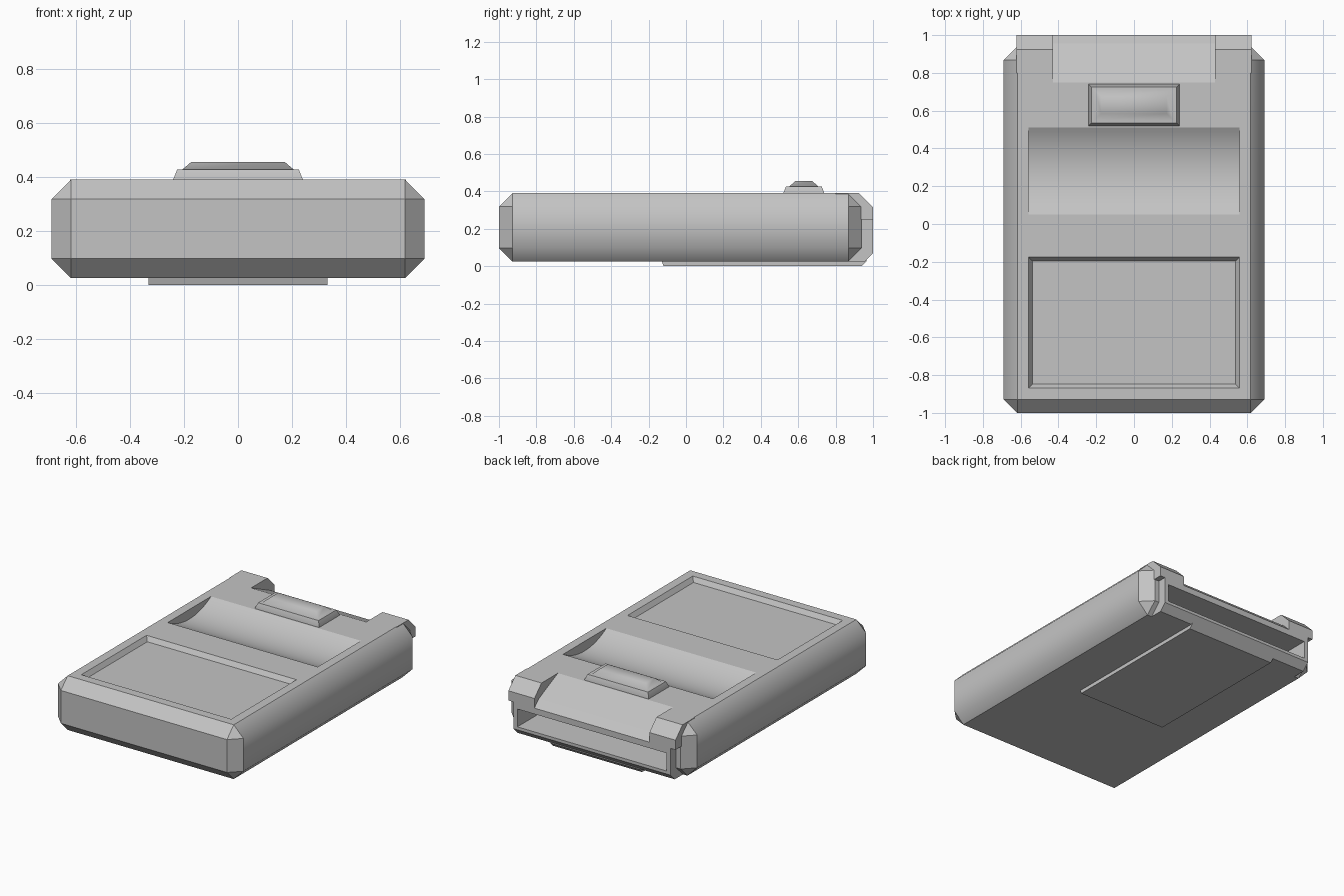
import bpy, bmesh, math

cube = bpy.data.objects.get("Cube")
if cube:
    bpy.data.objects.remove(cube, do_unlink=True)

grey = bpy.data.materials.new("plain_grey")
grey.use_nodes = True
grey.diffuse_color = (0.55, 0.55, 0.55, 1)
grey.node_tree.nodes["Principled BSDF"].inputs["Base Color"].default_value = (0.55, 0.55, 0.55, 1)
grey.node_tree.nodes["Principled BSDF"].inputs["Roughness"].default_value = 0.6


def finish(name, bm):
    bmesh.ops.recalc_face_normals(bm, faces=bm.faces)
    mesh = bpy.data.meshes.new(name)
    bm.to_mesh(mesh)
    bm.free()
    mesh.materials.append(grey)
    obj = bpy.data.objects.new(name, mesh)
    bpy.context.collection.objects.link(obj)
    return obj


def loft(name, loops):
    """Skin a stack of equal-length point loops and cap both ends."""
    bm = bmesh.new()
    rings = [[bm.verts.new(p) for p in loop] for loop in loops]
    n = len(rings[0])
    for a, b in zip(rings, rings[1:]):
        for i in range(n):
            j = (i + 1) % n
            bm.faces.new((a[i], a[j], b[j], b[i]))
    bm.faces.new(rings[0][::-1])
    bm.faces.new(rings[-1])
    return finish(name, bm)


def prism(name, half_width, profile):
    """Extrude a (y, z) profile across x."""
    return loft(name, [[(x, y, z) for y, z in profile] for x in (-half_width, half_width)])


def stack(name, centre_y, rings):
    """Loft rectangles given as (half x, half y, z)."""
    corners = ((-1, -1), (1, -1), (1, 1), (-1, 1))
    return loft(name, [[(sx * hx, centre_y + sy * hy, z) for sx, sy in corners]
                       for hx, hy, z in rings])


def box_profile(y0, y1, z0, z1):
    return [(y0, z0), (y1, z0), (y1, z1), (y0, z1)]


def combine(target, tool, operation):
    tool.hide_render = True
    mod = target.modifiers.new(tool.name, 'BOOLEAN')
    mod.operation = operation
    mod.solver = 'EXACT'
    mod.object = tool
    bpy.context.view_layer.objects.active = target
    bpy.ops.object.modifier_apply(modifier=mod.name)
    bpy.data.objects.remove(tool, do_unlink=True)


def shade(obj, angle, smooth_sides=False):
    """Smooth gentle edges; optionally blend the long side chamfers."""
    bm = bmesh.new()
    bm.from_mesh(obj.data)
    for f in bm.faces:
        f.smooth = True
        f.material_index = 0
    for e in bm.edges:
        a, b = (v.co for v in e.verts)
        side = smooth_sides and min(abs(a.x), abs(b.x)) > 0.68 and abs(a.y - b.y) > 0.5
        e.smooth = side or e.calc_face_angle(math.pi) < math.radians(angle)
    bm.to_mesh(obj.data)
    bm.free()


# Chamfered main body
TOP = 0.39
body = prism("body", 0.69, box_profile(-1, 0.94, 0.025, TOP))
bm = bmesh.new()
bm.from_mesh(body.data)
bmesh.ops.bevel(bm, geom=bm.edges[:], offset=0.072, segments=1, profile=0.5, affect='EDGES')
bm.to_mesh(body.data)
bm.free()

# Rear overhang and connector frame
combine(body, prism("rear_overhang", 0.622,
        [(0.8, 0.25), (1, 0.25), (1, 0.315), (0.925, TOP), (0.8, TOP)]), 'UNION')
combine(body, prism("connector_frame", 0.585,
        [(0.8, 0.025), (0.955, 0.025), (1, 0.07), (1, 0.26), (0.8, 0.26)]), 'UNION')

# Sloped notch between the two rear ears, and the connector slot
combine(body, prism("notch_cutter", 0.428,
        [(0.75, TOP), (0.955, 0.295), (1, 0.25), (1.1, 0.25), (1.1, 0.5), (0.75, 0.5)]),
        'DIFFERENCE')
combine(body, prism("slot_cutter", 0.555, box_profile(0.75, 1.1, 0.09, 0.21)), 'DIFFERENCE')

# Concave thumb groove
depth, half = 0.065, 0.23
radius = (half ** 2 + depth ** 2) / (2 * depth)
sweep = math.asin(half / radius)
arc = []
for i in range(17):
    t = sweep * (i / 8 - 1)
    arc.append((0.28 + radius * math.sin(t), TOP - depth + radius * (1 - math.cos(t))))
combine(body, prism("groove_cutter", 0.558, arc + [(0.51, 0.5), (0.05, 0.5)]), 'DIFFERENCE')

# Shallow label well
combine(body, stack("label_well_cutter", -0.522,
        [(0.538, 0.326, 0.36), (0.558, 0.347, TOP), (0.558, 0.347, 0.5)]), 'DIFFERENCE')
shade(body, 20, smooth_sides=True)

# Raised release button
button = stack("release_button", 0.63,
               [(0.24, 0.11, 0.37), (0.24, 0.11, TOP), (0.225, 0.095, 0.427),
                (0.206, 0.077, 0.427), (0.173, 0.045, 0.455)])
shade(button, 50)

# Thin plate under the rear half
plate = prism("bottom_plate", 0.332,
              [(-0.13, 0.03), (-0.12, 0), (0.94, 0), (0.97, 0.03)])
shade(plate, 20)
